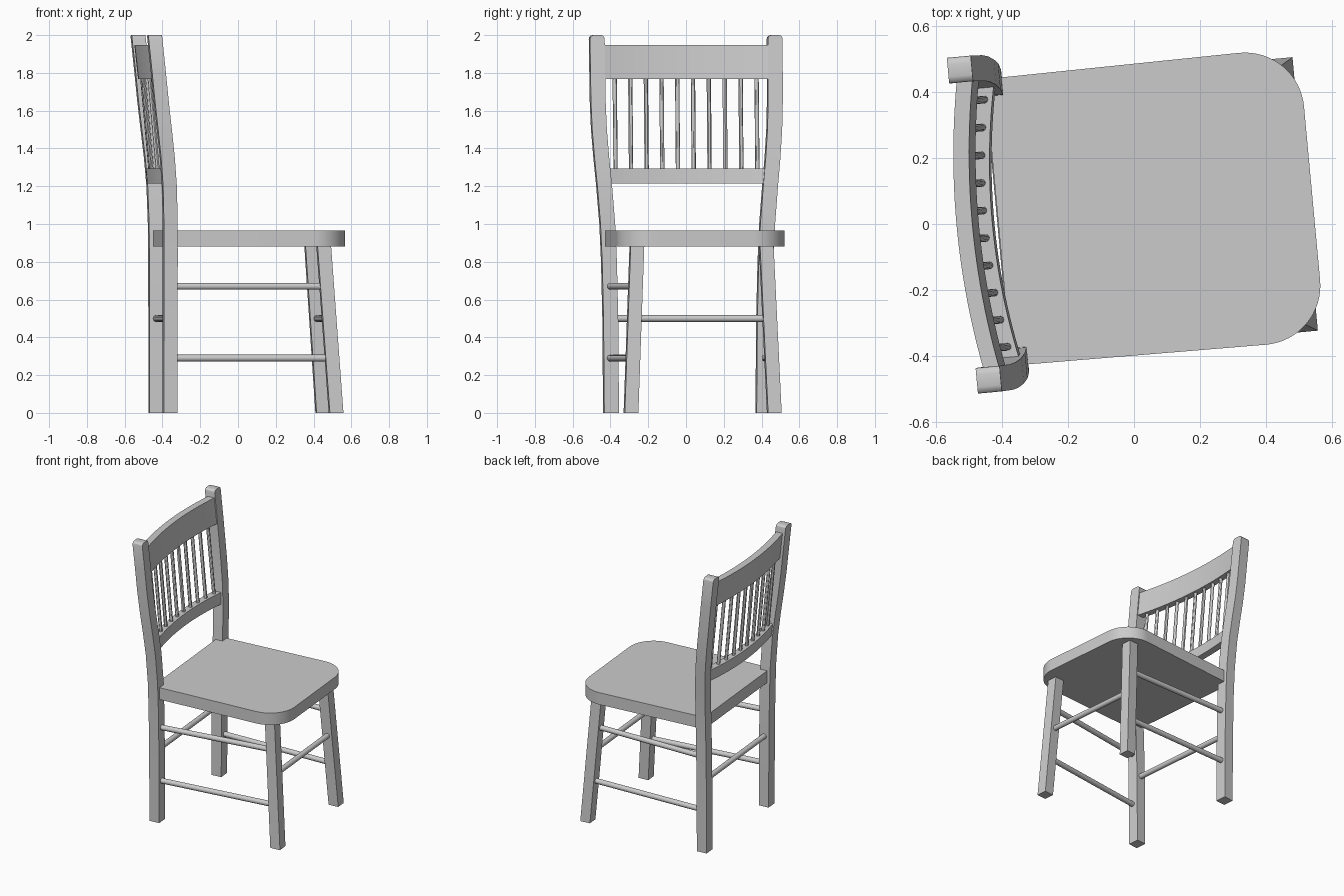
import bpy, bmesh, math
from mathutils import Matrix, Vector

if "Cube" in bpy.data.objects:
    bpy.data.objects.remove(bpy.data.objects["Cube"])

# The chair faces local +x and is turned slightly about z
PLACE = Matrix.Rotation(math.radians(5.3), 4, 'Z') @ Matrix.Translation((0, 0.043, 0))


def finish(name, bm):
    bmesh.ops.recalc_face_normals(bm, faces=bm.faces)
    mesh = bpy.data.meshes.new(name)
    bm.to_mesh(mesh)
    bm.free()
    ob = bpy.data.objects.new(name, mesh)
    bpy.context.collection.objects.link(ob)
    ob.matrix_world = PLACE
    bpy.ops.object.select_all(action='DESELECT')
    ob.select_set(True)
    bpy.context.view_layer.objects.active = ob
    bpy.ops.object.shade_smooth_by_angle(angle=math.radians(30))
    return ob


def loft(name, rings):
    """Skin a row of equal-sized point rings and cap both ends."""
    bm = bmesh.new()
    rows = [[bm.verts.new(p) for p in ring] for ring in rings]
    n = len(rows[0])
    for a, b in zip(rows, rows[1:]):
        for i in range(n):
            j = (i + 1) % n
            bm.faces.new((a[i], a[j], b[j], b[i]))
    bm.faces.new(rows[0])
    bm.faces.new(rows[-1])
    return finish(name, bm)


def rect(x, y, z, hx, hy):
    return [(x - hx, y - hy, z), (x + hx, y - hy, z), (x + hx, y + hy, z), (x - hx, y + hy, z)]


def rod(name, a, b, r, sides=16):
    a, b = Vector(a), Vector(b)
    bm = bmesh.new()
    m = Matrix.Translation((a + b) / 2) @ (b - a).to_track_quat('Z', 'Y').to_matrix().to_4x4()
    bmesh.ops.create_cone(bm, cap_ends=True, segments=sides, radius1=r, radius2=r,
                          depth=(b - a).length, matrix=m)
    return finish(name, bm)


# Seat: slightly tapered slab with round front corners
R, FRONT, BACK = 0.18, 0.547, -0.41
half = [(BACK, 0.437)]
for k in range(17):
    t = math.pi / 2 * (1 - k / 16)
    half.append((FRONT - R + R * math.cos(t), 0.445 - R + R * math.sin(t)))
outline = half + [(x, -y) for x, y in reversed(half)]
loft("seat", [[(x, y, z) for x, y in outline] for z in (0.88, 0.965)])

# Back posts: (z, depth position, sideways position), bending back and outward
POST = [(0, -.395, .405), (.5, -.395, .409), (.8, -.395, .416), (1.0, -.396, .425),
        (1.2, -.402, .441), (1.35, -.414, .455), (1.5, -.431, .466), (1.65, -.448, .471),
        (1.8, -.463, .472), (1.98, -.482, .473)]


def leg_at(z):
    t = z / 0.88
    return 0.49 - 0.062 * t, 0.381 - 0.037 * t


for side, s in (("right", -1), ("left", 1)):
    rings = [rect(x, s * y, z, .0365, .039) for z, x, y in POST]
    for a in (30, 60, 90):                      # rounded post top
        c = math.radians(a)
        rings.append(rect(-.483, s * .473, 1.98 + .02 * math.sin(c), .0365, .019 + .02 * math.cos(c)))
    loft(side + "_back_post", rings)

    # Splayed front legs
    loft(side + "_front_leg", [rect(leg_at(z)[0], s * leg_at(z)[1], z, .036, .036) for z in (0, .89)])

    # Two side stretchers
    for label, z in (("lower", .29), ("upper", .67)):
        x, y = leg_at(z)
        rod(f"{side}_{label}_stretcher", (-.395, s * .413, z), (x, s * y, z), .018)

# Front and back stretchers
x, y = leg_at(.5)
rod("front_stretcher", (x, -y, .5), (x, y, .5), .018)
rod("back_stretcher", (-.395, -.409, .5), (-.395, .409, .5), .018)


def rail_x(x_end, bow, y, span):
    return x_end - bow * (1 - (y / span) ** 2)


def rail(name, x_end, bow, span, z0, z1, lean, thick):
    """Bowed rail: cross-section swept between the posts, leaning back with height."""
    rings = []
    for k in range(25):
        y = span * (k / 12 - 1)
        xm = rail_x(x_end, bow, y, span)
        h, t = lean * (z1 - z0) / 2, thick / 2
        rings.append([(xm + h - t, y, z0), (xm + h + t, y, z0), (xm - h + t, y, z1), (xm - h - t, y, z1)])
    return loft(name, rings)


# Backrest rails
LOW, TOP = (-.404, .046, .43), (-.460, .043, .45)
rail("lower_back_rail", *LOW, 1.215, 1.295, .08, .05)
rail("top_back_rail", *TOP, 1.767, 1.947, .11, .048)

# Ten spindles
for i in range(10):
    y = -.379 + i * .0838
    rod(f"spindle_{i + 1}", (rail_x(*LOW[:2], y, LOW[2]), y, 1.26),
        (rail_x(*TOP[:2], y, TOP[2]) + .006, y, 1.80), .0115, 12)
